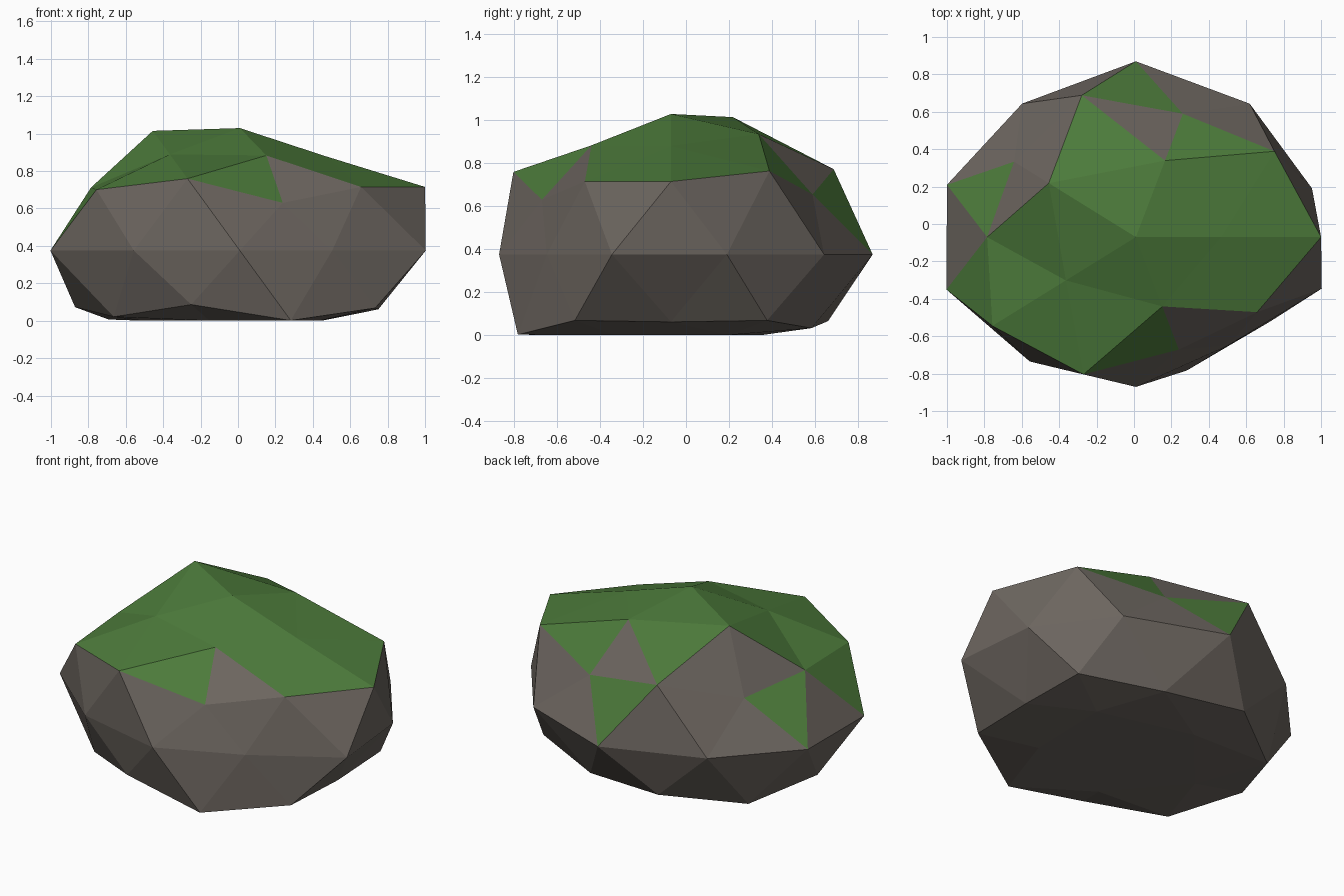
import bpy, bmesh, math

if "Cube" in bpy.data.objects:
    bpy.data.objects.remove(bpy.data.objects["Cube"])

def material(name, rgb):
    m = bpy.data.materials.new(name)
    m.diffuse_color = (*rgb, 1.0)
    m.use_nodes = True
    m.node_tree.nodes["Principled BSDF"].inputs["Base Color"].default_value = m.diffuse_color
    return m

# Rings of the icosphere: height -> (first azimuth, radius factor around the ring)
RINGS = {
    1.0: (0, [0.953]),
    0.851: (0, [0.865, 0.96, 1.095, 0.88, 0.87]),
    0.526: (36, [1.077, 1.1, 0.935, 1.065, 0.942]),
    0.447: (0, [1.107, 0.91, 0.9, 1.06, 0.83]),
    0.0: (18, [0.99, 1.035, 1.103, 1.035, 1.062, 1.065, 0.965, 0.94, 0.84, 1.045]),
    -0.447: (36, [1.0, 1.01, 0.985, 0.94, 1.0]),
    -0.526: (0, [0.87, 0.95, 1.02, 0.98, 1.035]),
    -0.851: (36, [1.03, 1.0, 1.0, 1.0, 1.0]),
    -1.0: (0, [1.0]),
}
BARE = [85, 131, 157, 301]    # azimuths of bare patches in the moss cap
TUFTS = [90, 162, 198]        # azimuths of moss patches below the cap

def azimuth(p):
    return math.degrees(math.atan2(p.y, p.x)) % 360

def radius(d):
    start, radii = RINGS[min(RINGS, key=lambda h: abs(h - d.z))]
    step = 360 / len(radii)
    return radii[round((azimuth(d) - start) / step) % len(radii)]

def near(a, angles):
    return any(abs((a - b + 180) % 360 - 180) < 6 for b in angles)

bm = bmesh.new()
bmesh.ops.create_icosphere(bm, subdivisions=2, radius=1.0)
for v in bm.verts:
    v.co.normalize()

# Moss on the upward cap, with a few bare faces and stray tufts
for f in bm.faces:
    c = f.calc_center_median()
    a = azimuth(c)
    if c.z > 0.68:
        mossy = True
    elif c.z > 0.5:
        mossy = not near(a, BARE)
    else:
        mossy = c.z > 0.25 and near(a, TUFTS)
    f.material_index = int(mossy)
    f.smooth = False

# Lumpy, squashed stone with a flat base
for v in bm.verts:
    d = v.co.copy()
    r = radius(d)
    v.co = (0.01 + r * d.x, -0.07 + 0.852 * r * d.y,
            max(0.0, 0.375 + 0.687 * r * d.z))

mesh = bpy.data.meshes.new("mossy_rock")
bm.to_mesh(mesh)
bm.free()
mesh.materials.append(material("stone grey", (0.15, 0.131, 0.115)))
mesh.materials.append(material("moss green", (0.074, 0.2, 0.044)))
rock = bpy.data.objects.new("mossy_rock", mesh)
bpy.context.collection.objects.link(rock)
